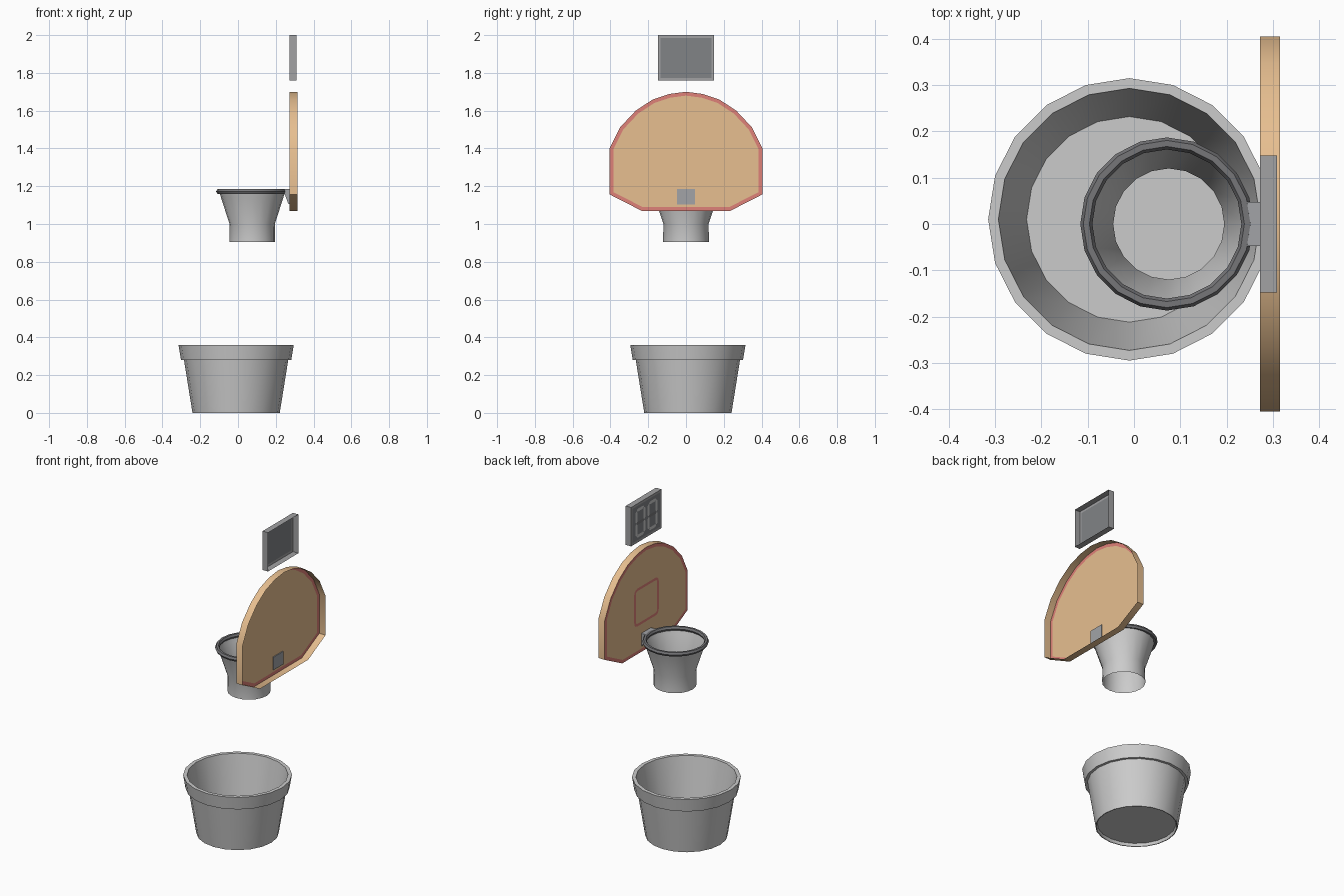
import bpy, bmesh
from math import sin, cos, pi, radians
from mathutils import Vector

if "Cube" in bpy.data.objects:
    bpy.data.objects.remove(bpy.data.objects["Cube"])


def material(name, r, g, b):
    m = bpy.data.materials.new(name)
    m.diffuse_color = (r, g, b, 1)
    m.use_nodes = True
    m.node_tree.nodes["Principled BSDF"].inputs["Base Color"].default_value = m.diffuse_color
    return m


WOOD = material("wood", 0.80, 0.52, 0.28)
RED = material("red_trim", 0.74, 0.22, 0.19)
DARK = material("dark", 0.18, 0.18, 0.19)
PANEL = material("panel", 0.22, 0.23, 0.24)
FRAME = material("frame", 0.36, 0.36, 0.37)
STEEL = material("steel", 0.36, 0.37, 0.39)
SEGMENT = material("segment", 0.55, 0.55, 0.56)
BACK = Vector((-1, 0, 0))


def finish(name, bm, mats=(), loc=(0, 0, 0), recalc=True):
    if recalc:
        bmesh.ops.recalc_face_normals(bm, faces=bm.faces)
    me = bpy.data.meshes.new(name)
    bm.to_mesh(me)
    bm.free()
    for m in mats:
        me.materials.append(m)
    ob = bpy.data.objects.new(name, me)
    bpy.context.collection.objects.link(ob)
    ob.location = loc
    bpy.ops.object.select_all(action='DESELECT')
    bpy.context.view_layer.objects.active = ob
    ob.select_set(True)
    bpy.ops.object.shade_smooth_by_angle(angle=radians(30))
    return ob


def bridge(bm, a, b, mat=0):
    for i in range(len(a)):
        j = (i + 1) % len(a)
        bm.faces.new((a[i], a[j], b[j], b[i])).material_index = mat


def lathe(name, profile, loc, mats=(), n=20, caps=False, loop=False):
    """Spin an (r, z) profile about the vertical axis."""
    bm = bmesh.new()
    rings = [[bm.verts.new((r * cos(2 * pi * i / n), r * sin(2 * pi * i / n), z))
              for i in range(n)] for r, z in profile]
    for a, b in zip(rings, rings[1:]):
        bridge(bm, a, b)
    if loop:
        bridge(bm, rings[-1], rings[0])
    if caps:
        bm.faces.new(rings[0])
        bm.faces.new(rings[-1])
    return finish(name, bm, mats, loc)


def tray(name, outline, x0, x1, border, mats):
    """Flat bordered face at x0 with an open-backed rim reaching x1.
    mats: rim, border, field."""
    bm = bmesh.new()
    front = [bm.verts.new((x0, y, z)) for y, z in outline]
    back = [bm.verts.new((x1, y, z)) for y, z in outline]
    face = bm.faces.new(front)
    bridge(bm, front, back)
    bmesh.ops.recalc_face_normals(bm, faces=bm.faces)
    face.material_index = 2
    res = bmesh.ops.inset_region(bm, faces=[face], thickness=border,
                                 use_even_offset=True, use_boundary=True)
    for f in res["faces"]:
        f.material_index = 1
    return finish(name, bm, mats, recalc=False)


def face_back(bm):
    for f in bm.faces:
        f.normal_update()
        if f.normal.dot(BACK) < 0:
            f.normal_flip()


# Bin: stepped rim, hollow inside, floor slightly recessed underneath
lathe("bin", [(0.221, 0.018), (0.226, 0.0), (0.231, 0.0), (0.276, 0.28),
              (0.292, 0.28), (0.305, 0.36), (0.283, 0.36), (0.222, 0.022)],
      (-0.01, 0.01, 0), caps=True)

# Net: open funnel with a short straight tail
lathe("net", [(0.174, 1.172), (0.165, 1.14), (0.120, 1.0), (0.121, 0.905)],
      (0.075, 0, 0))

# Hoop: ring with a six-sided section
lathe("hoop", [(0.174 + 0.013 * cos(k * pi / 3), 1.172 + 0.014 * sin(k * pi / 3))
               for k in range(6)], (0.071, 0, 0), (DARK,), loop=True)

# Bracket: wedge between hoop and board
bm = bmesh.new()
prof = [(0.240, 1.184), (0.277, 1.184), (0.277, 1.104), (0.266, 1.108), (0.244, 1.166)]
sides = [[bm.verts.new((x, y, z)) for x, z in prof] for y in (-0.047, 0.047)]
bridge(bm, *sides)
for s in sides:
    bm.faces.new(s)
finish("hoop_bracket", bm, (STEEL,))

# Backboard: half outline mirrored across y = 0
half = [(0.235, 1.07), (0.405, 1.157), (0.405, 1.40), (0.348, 1.513),
        (0.266, 1.600), (0.178, 1.658), (0.090, 1.688)]
outline = half + [(0, 1.70)] + [(-y, z) for y, z in reversed(half)]
tray("backboard", outline, 0.272, 0.315, 0.02, (WOOD, RED, WOOD))


# Target: rounded rectangular line on the playing side
def rounded(bm, x, w, h, r, zc):
    pts = []
    for k, (sy, sz) in enumerate([(1, 1), (-1, 1), (-1, -1), (1, -1)]):
        for t in range(4):
            a = (k + t / 3) * pi / 2
            pts.append(bm.verts.new((x, sy * (w - r) + r * cos(a),
                                     zc + sz * (h - r) + r * sin(a))))
    return pts


bm = bmesh.new()
bridge(bm, rounded(bm, 0.270, 0.12, 0.117, 0.03, 1.36),
       rounded(bm, 0.270, 0.104, 0.101, 0.018, 1.36))
face_back(bm)
finish("target_line", bm, (RED,), recalc=False)

# Scoreboard: same open-backed tray as the board
w = 0.148
tray("scoreboard", [(-w, 1.76), (w, 1.76), (w, 2.0), (-w, 2.0)],
     0.272, 0.309, 0.014, (FRAME, FRAME, PANEL))

# Score segments: two seven-bar displays, centre bar unlit
bm = bmesh.new()


def bar(yc, zc, length, vertical, mat):
    t, l = 0.009, length / 2
    pts = [(-l, 0), (-l + t, -t), (l - t, -t), (l, 0), (l - t, t), (-l + t, t)]
    f = bm.faces.new([bm.verts.new((0.270, yc + (q if vertical else p),
                                    zc + (p if vertical else q))) for p, q in pts])
    f.material_index = mat


for yc in (-0.06, 0.06):
    for k in (-1, 0, 1):
        bar(yc, 1.88 + k * 0.08, 0.072, False, 1 if k == 0 else 0)
    for sy in (-1, 1):
        for sz in (-1, 1):
            bar(yc + sy * 0.039, 1.88 + sz * 0.04, 0.076, True, 0)
face_back(bm)
finish("score_segments", bm, (SEGMENT, DARK), recalc=False)
